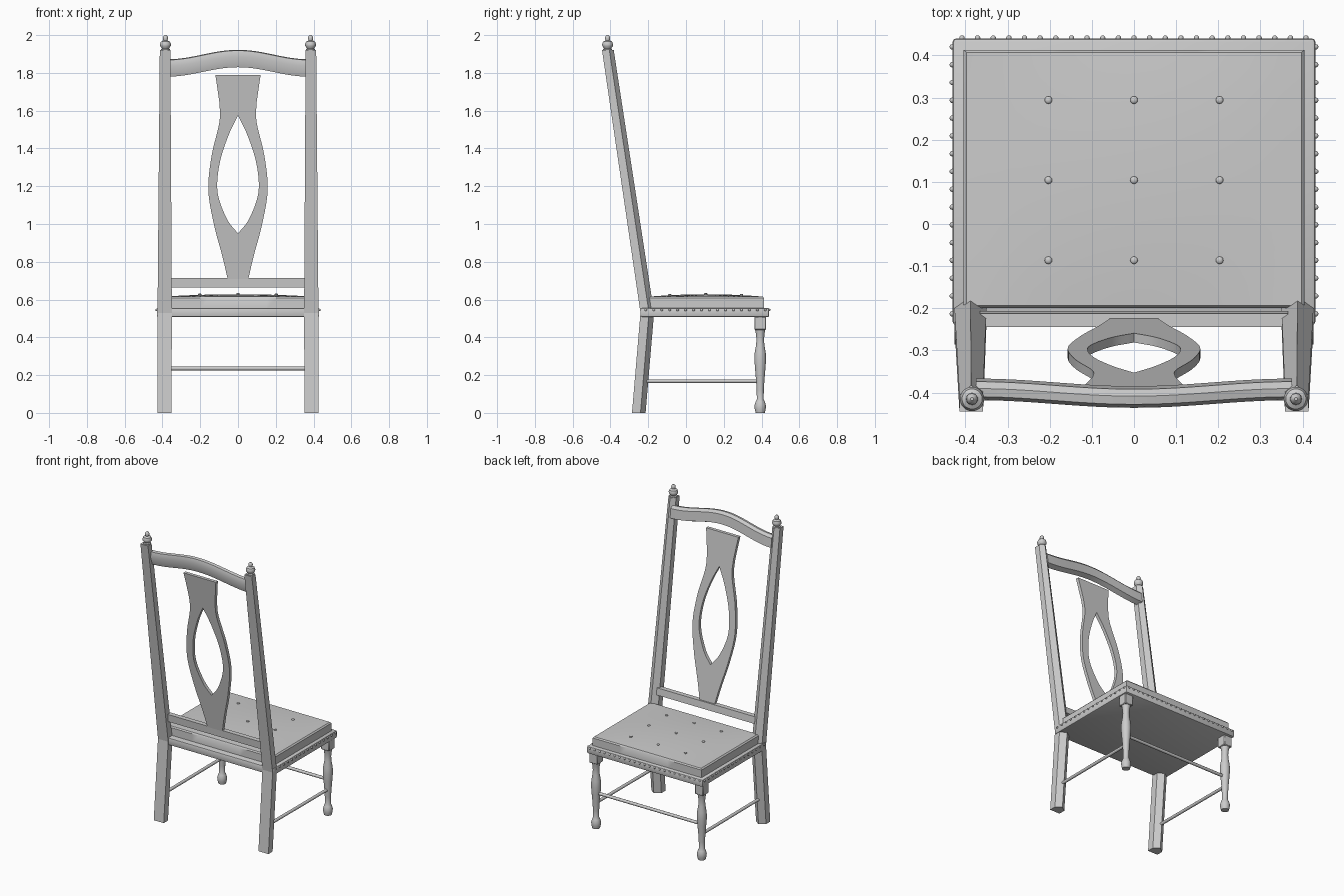
import bpy, bmesh, math
from mathutils import Matrix, Vector

cube = bpy.data.objects.get("Cube")
if cube:
    bpy.data.objects.remove(cube, do_unlink=True)

grey = bpy.data.materials.new("plain grey")
grey.use_nodes = True
grey.diffuse_color = (0.6, 0.6, 0.6, 1)
grey.node_tree.nodes["Principled BSDF"].inputs["Base Color"].default_value = (0.6, 0.6, 0.6, 1)

LEAN = 0.15  # backward lean of the back per unit of height


def back_y(z):
    return -0.205 - LEAN * (z - 0.53)


def add(name, mesh, smooth=None):
    ob = bpy.data.objects.new(name, mesh)
    bpy.context.collection.objects.link(ob)
    mesh.materials.clear()
    mesh.materials.append(grey)
    if smooth:
        bpy.ops.object.select_all(action='DESELECT')
        ob.select_set(True)
        bpy.context.view_layer.objects.active = ob
        bpy.ops.object.shade_smooth_by_angle(angle=math.radians(smooth))
    return ob


def finish(name, bm, smooth=None):
    bmesh.ops.recalc_face_normals(bm, faces=bm.faces)
    mesh = bpy.data.meshes.new(name)
    bm.to_mesh(mesh)
    bm.free()
    return add(name, mesh, smooth)


def loft(name, rings, smooth=None):
    """Skin a list of equal-sized point rings and cap both ends."""
    bm = bmesh.new()
    loops = [[bm.verts.new(p) for p in ring] for ring in rings]
    n = len(loops[0])
    for a, b in zip(loops, loops[1:]):
        for i in range(n):
            j = (i + 1) % n
            bm.faces.new((a[i], a[j], b[j], b[i]))
    bm.faces.new(loops[0])
    bm.faces.new(loops[-1])
    return finish(name, bm, smooth)


def lathe(name, profile, x, y, sides=20):
    angles = [math.tau * i / sides for i in range(sides)]
    return loft(name, [[(x + r * math.cos(a), y + r * math.sin(a), z) for a in angles]
                       for r, z in profile], 40)


def box(name, lo, hi, bevel=0.0, segments=2):
    bm = bmesh.new()
    lo, hi = Vector(lo), Vector(hi)
    bmesh.ops.create_cube(bm, size=1, matrix=Matrix.Translation((lo + hi) / 2)
                          @ Matrix.Diagonal((*(hi - lo), 1)))
    if bevel:
        bmesh.ops.bevel(bm, geom=bm.edges[:], offset=bevel, segments=segments,
                        profile=0.5, affect='EDGES')
    return finish(name, bm, 40)


def rod(name, a, b, r):
    a, b = Vector(a), Vector(b)
    bm = bmesh.new()
    m = Matrix.Translation((a + b) / 2) @ (b - a).to_track_quat('Z', 'Y').to_matrix().to_4x4()
    bmesh.ops.create_cone(bm, cap_ends=True, segments=12, radius1=r, radius2=r,
                          depth=(b - a).length, matrix=m)
    return finish(name, bm, 40)


def balls(name, points, r, flat=1.0):
    bm = bmesh.new()
    for p in points:
        bmesh.ops.create_uvsphere(bm, u_segments=12, v_segments=8, radius=r,
                                  matrix=Matrix.Translation(p) @ Matrix.Diagonal((1, 1, flat, 1)))
    return finish(name, bm, 60)


def smooth_path(pts, steps=8):
    """Catmull-Rom curve through the points."""
    p = [Vector(q) for q in pts]
    p = [2 * p[0] - p[1]] + p + [2 * p[-1] - p[-2]]
    out = []
    for a, b, c, d in zip(p, p[1:], p[2:], p[3:]):
        for i in range(steps):
            t = i / steps
            out.append(0.5 * (2 * b + (c - a) * t + (2 * a - 5 * b + 4 * c - d) * t * t
                              + (3 * b - a - 3 * c + d) * t ** 3))
    return out + [p[-2]]


# Seat frame and domed cushion
box("seat_frame", (-0.43, -0.24, 0.507), (0.43, 0.44, 0.556), 0.008)


def cushion_top(x, y):
    return 0.615 + 0.013 * (1 - (x / 0.405) ** 2) * (1 - ((y - 0.107) / 0.308) ** 2)


bm = bmesh.new()
bmesh.ops.create_grid(bm, x_segments=16, y_segments=16, size=1)
for v in bm.verts:
    x, y = v.co.x * 0.397, 0.107 + v.co.y * 0.3
    v.co = (x, y, cushion_top(x, y))
rim = [e for e in bm.edges if e.is_boundary]
for grow, z in ((1.02, 0.607), (1.0, 0.55)):
    new = bmesh.ops.extrude_edge_only(bm, edges=rim)["geom"]
    for v in (g for g in new if isinstance(g, bmesh.types.BMVert)):
        v.co = (v.co.x * grow, 0.107 + (v.co.y - 0.107) * grow, z)
    rim = [g for g in new if isinstance(g, bmesh.types.BMEdge) and g.is_boundary]
bmesh.ops.holes_fill(bm, edges=rim, sides=0)
finish("cushion", bm, 35)

balls("cushion_buttons", [(x, y, cushion_top(x, y) + 0.002) for x in (-0.203, 0, 0.203)
                          for y in (-0.086, 0.104, 0.294)], 0.009, 0.6)

# Upholstery studs along the front and both sides
studs = [(-0.408 + 0.816 * i / 22, 0.441, 0.545) for i in range(23)]
studs += [(s * 0.431, -0.213 + 0.0422 * i, 0.545) for i in range(16) for s in (-1, 1)]
balls("upholstery_studs", studs, 0.0065)

LEG = [(0.024, 0), (0.029, 0.02), (0.03, 0.04), (0.024, 0.06), (0.018, 0.072), (0.019, 0.12),
       (0.022, 0.17), (0.027, 0.23), (0.031, 0.28), (0.029, 0.32), (0.022, 0.36), (0.02, 0.39),
       (0.023, 0.42), (0.028, 0.445)]
FINIAL = [(0.024, 1.91), (0.024, 1.925), (0.019, 1.93), (0.028, 1.942), (0.029, 1.952),
          (0.024, 1.965), (0.011, 1.972), (0.014, 1.982), (0.012, 1.992), (0.004, 2.0)]

for side, s in (("left", 1), ("right", -1)):
    # Back leg and leaning post with a ridge along the front
    rings = []
    for x, y, z, w, d in ((0.389, -0.25, 0, 0.037, 0.036), (0.388, -0.205, 0.53, 0.038, 0.036),
                          (0.386, back_y(1.92), 1.92, 0.028, 0.031)):
        rings.append([(s * x + w * px, y + d * py, z) for px, py in
                      ((-1, -1), (1, -1), (1, 0.25), (0, 1), (-1, 0.25))])
    loft(side + "_back_post", rings)
    lathe(side + "_finial", FINIAL, s * 0.384, back_y(1.93))

    # Turned front leg with a square block on top
    lathe(side + "_front_leg", LEG, s * 0.393, 0.393)
    box(side + "_front_leg_block", (s * 0.393 - 0.031, 0.362, 0.44),
        (s * 0.393 + 0.031, 0.424, 0.51), 0.004, 1)
    rod(side + "_stretcher", (s * 0.39, -0.22, 0.168), (s * 0.393, 0.38, 0.168), 0.01)
rod("front_stretcher", (-0.385, 0.393, 0.235), (0.385, 0.393, 0.235), 0.01)

# Lower back rail
loft("lower_back_rail", [[(s * 0.365, back_y(z) + d, z) for d, z in
     ((-0.016, 0.665), (0.02, 0.67), (0.02, 0.715), (-0.012, 0.715))] for s in (-1, 1)])

# Arched and bowed top rail
SECTION = ((0.018, -0.032), (0.02, 0.03), (0.006, 0.046), (-0.014, 0.042),
           (-0.027, 0.01), (-0.016, -0.046))
rings = []
for i in range(25):
    u = i / 12 - 1
    arch = 0.5 + 0.5 * math.cos(math.pi * u)
    z = 1.826 + 0.05 * arch
    rings.append([(u * 0.375, back_y(1.826) + 0.01 - 0.018 * arch + d - LEAN * h, z + h)
                  for d, h in SECTION])
loft("top_rail", rings, 35)

# Pierced splat, drawn flat then leaned back
OUTER = [(0.055, 0.71), (0.083, 0.83), (0.128, 1.0), (0.157, 1.18), (0.14, 1.36),
         (0.1, 1.53), (0.097, 1.62), (0.108, 1.71), (0.12, 1.79)]
HOLE = [(0, 0.95), (0.055, 1.02), (0.1, 1.13), (0.11, 1.22), (0.093, 1.34),
        (0.05, 1.47), (0, 1.575)]
curve = bpy.data.curves.new("splat_outline", 'CURVE')
curve.dimensions = '2D'
curve.fill_mode = 'BOTH'
curve.extrude = 0.011
for pts in (OUTER, HOLE):
    half = smooth_path(pts)
    mirrored = [Vector((-p.x, p.y)) for p in reversed(half) if p.x > 1e-4]
    loop = half + mirrored
    spline = curve.splines.new('POLY')
    spline.points.add(len(loop) - 1)
    for point, p in zip(spline.points, loop):
        point.co = (p.x, p.y, 0, 1)
    spline.use_cyclic_u = True
helper = bpy.data.objects.new("splat_outline", curve)
splat = bpy.data.meshes.new_from_object(helper)
bpy.data.objects.remove(helper)
splat.transform(Matrix(((1, 0, 0, 0), (0, -LEAN, -1, back_y(0) - 0.002), (0, 1, 0, 0), (0, 0, 0, 1))))
add("splat", splat, 35)
